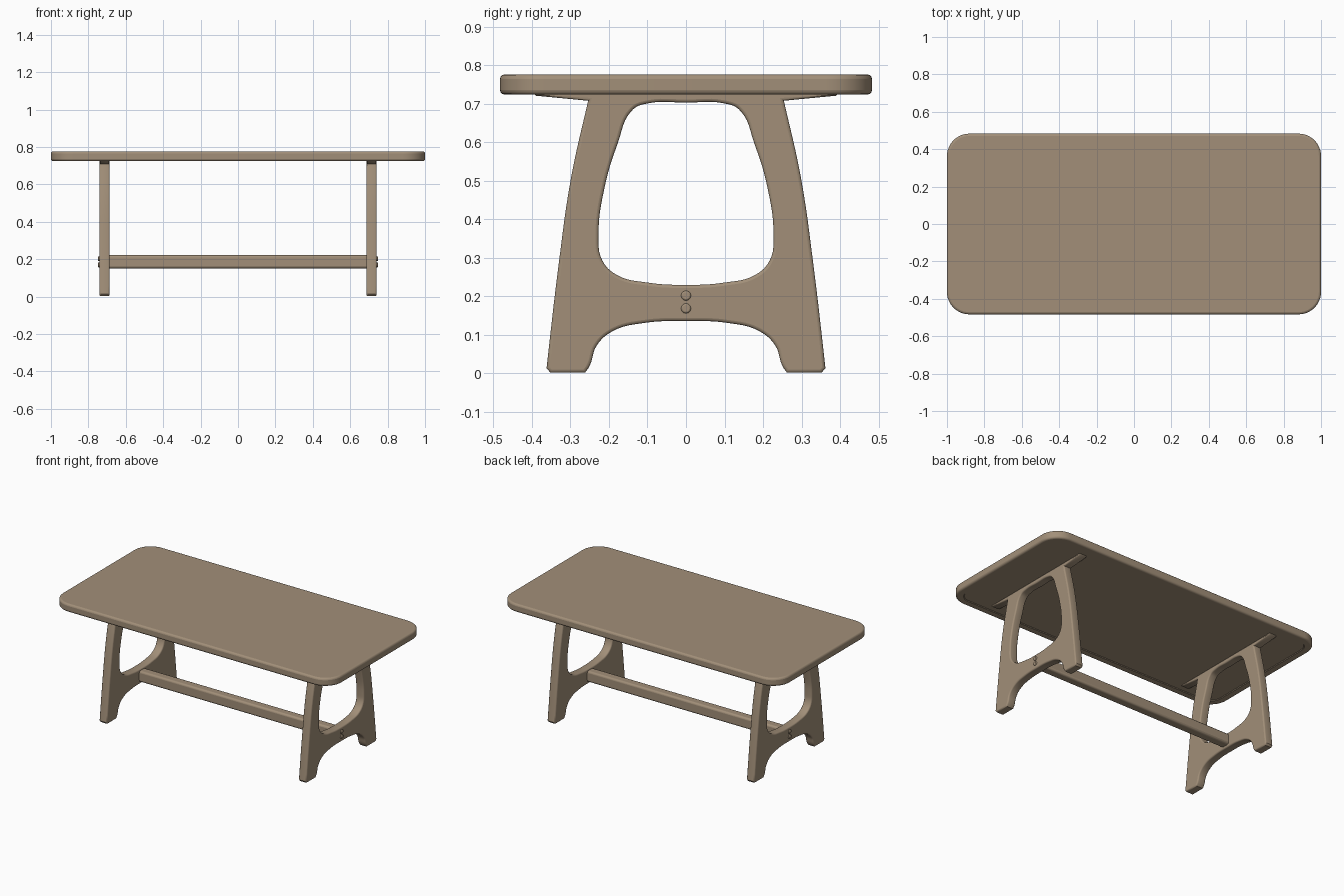
import bpy, bmesh, math

if "Cube" in bpy.data.objects:
    bpy.data.objects.remove(bpy.data.objects["Cube"])

wood = bpy.data.materials.new("warm_wood")
wood.diffuse_color = (0.36, 0.275, 0.19, 1)
wood.use_nodes = True
wood.node_tree.nodes["Principled BSDF"].inputs["Base Color"].default_value = wood.diffuse_color


def finish(ob, bevel=0.0, segments=3, angle=40):
    """Apply material, rounded edges and smooth shading."""
    ob.data.materials.clear()
    ob.data.materials.append(wood)
    if bevel:
        m = ob.modifiers.new("round", 'BEVEL')
        m.width, m.segments = bevel, segments
        m.limit_method, m.angle_limit = 'ANGLE', math.radians(40)
    bpy.ops.object.select_all(action='DESELECT')
    ob.select_set(True)
    bpy.context.view_layer.objects.active = ob
    bpy.ops.object.shade_smooth_by_angle(angle=math.radians(angle))


def mesh_object(name, bm):
    me = bpy.data.meshes.new(name)
    bm.to_mesh(me)
    bm.free()
    ob = bpy.data.objects.new(name, me)
    bpy.context.collection.objects.link(ob)
    return ob


# Table top: rounded rectangle with a shallow recessed panel underneath
HX, HY, R, Z0, Z1 = 1.0, 0.483, 0.12, 0.724, 0.776
bm = bmesh.new()
ring = []
for q, (sx, sy) in enumerate([(1, 1), (-1, 1), (-1, -1), (1, -1)]):
    for i in range(13):
        a = math.pi / 2 * (q + i / 12)
        ring.append(bm.verts.new((sx * (HX - R) + R * math.cos(a),
                                  sy * (HY - R) + R * math.sin(a), Z1)))
face = bm.faces.new(ring)
ext = bmesh.ops.extrude_face_region(bm, geom=[face])
low = [v for v in ext["geom"] if isinstance(v, bmesh.types.BMVert)]
for v in low:
    v.co.z = Z0
bmesh.ops.recalc_face_normals(bm, faces=bm.faces)
bm.faces.ensure_lookup_table()
under = [f for f in bm.faces if f.normal.z < -0.9]
bmesh.ops.inset_region(bm, faces=under, thickness=0.045)
bmesh.ops.inset_region(bm, faces=under, thickness=0.004, depth=-0.004)
top = mesh_object("table_top", bm)
finish(top, 0.012)
top.modifiers["round"].angle_limit = math.radians(60)

# Half profiles of the trestle: (y, z, corner?)
OUTER = [(0, .136, 0), (.11, .131, 0), (.19, .110, 0), (.232, .072, 0), (.25, .02, 0),
         (.262, .002, 1), (.352, .002, 1), (.362, .014, 1), (.331, .28, 0), (.298, .51, 0),
         (.254, .708, 1), (.39, .721, 1), (.40, .731, 1)]
HOLE = [(0, .703, 0), (.10, .701, 0), (.138, .685, 0), (.178, .595, 0), (.212, .48, 0),
        (.227, .36, 0), (.218, .295, 0), (.18, .256, 0), (.10, .236, 0), (0, .230, 0)]


def add_loop(curve, half):
    pts = half + [(-y, z, c) for y, z, c in reversed(half) if y > 0]
    sp = curve.splines.new('BEZIER')
    sp.bezier_points.add(len(pts) - 1)
    for bp, (y, z, corner) in zip(sp.bezier_points, pts):
        bp.co = (y, z, 0)
        bp.handle_left_type = bp.handle_right_type = 'VECTOR' if corner else 'AUTO'
    sp.use_cyclic_u = True
    sp.resolution_u = 6


# Trestle frames, one at each end
for side, s in (("left", -1), ("right", 1)):
    cu = bpy.data.curves.new(side + "_trestle", 'CURVE')
    cu.dimensions, cu.fill_mode = '2D', 'BOTH'
    add_loop(cu, OUTER)
    add_loop(cu, HOLE)
    cu.bevel_depth, cu.bevel_resolution = 0.008, 2
    cu.offset = -0.008
    cu.extrude = 0.0195
    ob = bpy.data.objects.new(side + "_trestle", cu)
    bpy.context.collection.objects.link(ob)
    ob.rotation_euler = (math.pi / 2, 0, math.pi / 2)
    ob.location.x = s * 0.714
    bpy.ops.object.select_all(action='DESELECT')
    ob.select_set(True)
    bpy.context.view_layer.objects.active = ob
    bpy.ops.object.convert(target='MESH')
    finish(bpy.context.object)

    # Pair of bolt heads on the outer face
    for n, z in (("lower", 0.169), ("upper", 0.202)):
        bpy.ops.mesh.primitive_cylinder_add(vertices=12, radius=0.013, depth=0.016,
                                            location=(s * 0.741, 0, z),
                                            rotation=(0, math.pi / 2, 0))
        bolt = bpy.context.object
        bolt.name = f"{side}_{n}_bolt"
        finish(bolt, 0.004, 2)

# Stretcher beam between the trestles
bpy.ops.mesh.primitive_cube_add(size=1, location=(0, 0, 0.186))
beam = bpy.context.object
beam.name = "stretcher"
beam.scale = (1.40, 0.06, 0.07)
bpy.ops.object.transform_apply(location=False, rotation=False, scale=True)
finish(beam, 0.012)
